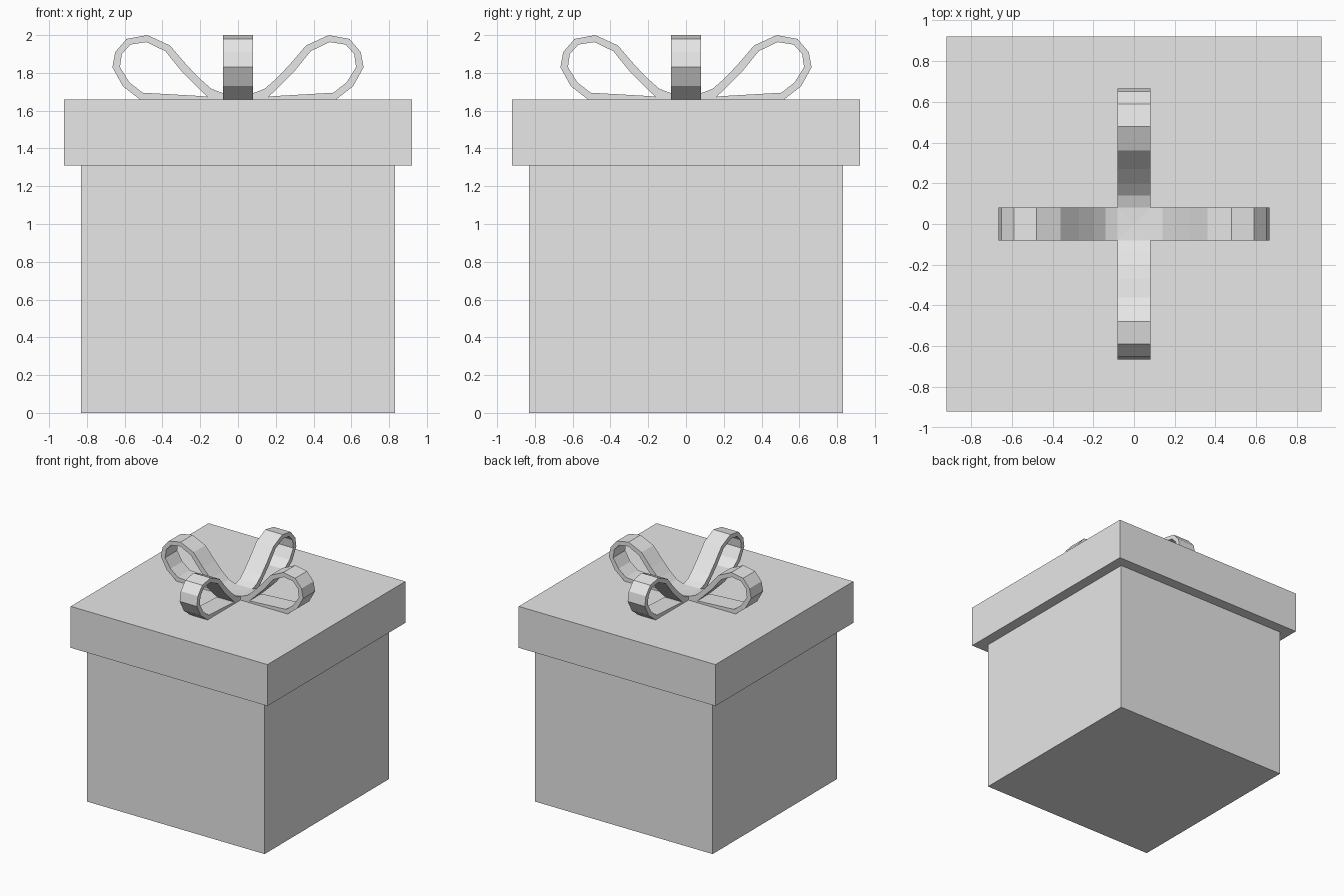
import bpy, bmesh
from math import pi
from mathutils import Matrix, Vector

cube = bpy.data.objects.get("Cube")
if cube:
    bpy.data.objects.remove(cube, do_unlink=True)

# Single plain card colour
grey = bpy.data.materials.new("light grey")
grey.use_nodes = True
colour = (0.8, 0.8, 0.8, 1)
grey.diffuse_color = colour
grey.node_tree.nodes["Principled BSDF"].inputs["Base Color"].default_value = colour


def add_object(name, bm):
    bmesh.ops.recalc_face_normals(bm, faces=bm.faces)
    mesh = bpy.data.meshes.new(name)
    bm.to_mesh(mesh)
    bm.free()
    mesh.materials.append(grey)
    obj = bpy.data.objects.new(name, mesh)
    bpy.context.collection.objects.link(obj)
    return obj


def box(name, half, bottom, top):
    bm = bmesh.new()
    size = Vector((2 * half, 2 * half, top - bottom))
    place = Matrix.Translation((0, 0, (bottom + top) / 2))
    bmesh.ops.create_cube(bm, size=1, matrix=place @ Matrix.Diagonal(size).to_4x4())
    return add_object(name, bm)


# Box and overhanging lid
BASE, LID_TOP = 1.31, 1.66
box("gift_box", 0.83, 0, BASE)
box("box_lid", 0.92, BASE, LID_TOP)

# Ribbon loop profile: matching outer and inner outlines (distance out, height)
outer = [(0, 1.66), (0.17, 1.66), (0.52, 1.66), (0.61, 1.73), (0.665, 1.83),
         (0.65, 1.91), (0.59, 1.98), (0.48, 2.0), (0.36, 1.945), (0.27, 1.84),
         (0.2, 1.767), (0.14, 1.715), (0.08, 1.693), (0, 1.69)]
tip = (0.16, 1.673)
inner = [tip, (0.19, 1.677), (0.505, 1.695), (0.575, 1.75), (0.625, 1.83),
         (0.615, 1.9), (0.57, 1.95), (0.485, 1.963), (0.385, 1.915), (0.3, 1.81),
         (0.23, 1.74), (0.19, 1.7), tip, tip]
HALF_WIDTH = 0.08


def ribbon_loop(name, angle):
    bm = bmesh.new()
    rings = [[bm.verts.new((x, y, z)) for x, z in outline]
             for outline, y in ((outer, -HALF_WIDTH), (outer, HALF_WIDTH),
                                (inner, HALF_WIDTH), (inner, -HALF_WIDTH))]
    count = len(outer)
    for a, b in zip(rings, rings[1:] + rings[:1]):
        for i in range(count):
            j = (i + 1) % count
            bm.faces.new((a[i], a[j], b[j], b[i]))
    bmesh.ops.remove_doubles(bm, verts=bm.verts, dist=0.0001)
    bmesh.ops.rotate(bm, verts=bm.verts, matrix=Matrix.Rotation(angle, 3, 'Z'))
    return add_object(name, bm)


# Four bow loops meeting at the centre of the lid
for i, side in enumerate(("left", "back", "right", "front")):
    ribbon_loop("bow_loop_" + side, i * pi / 2)
